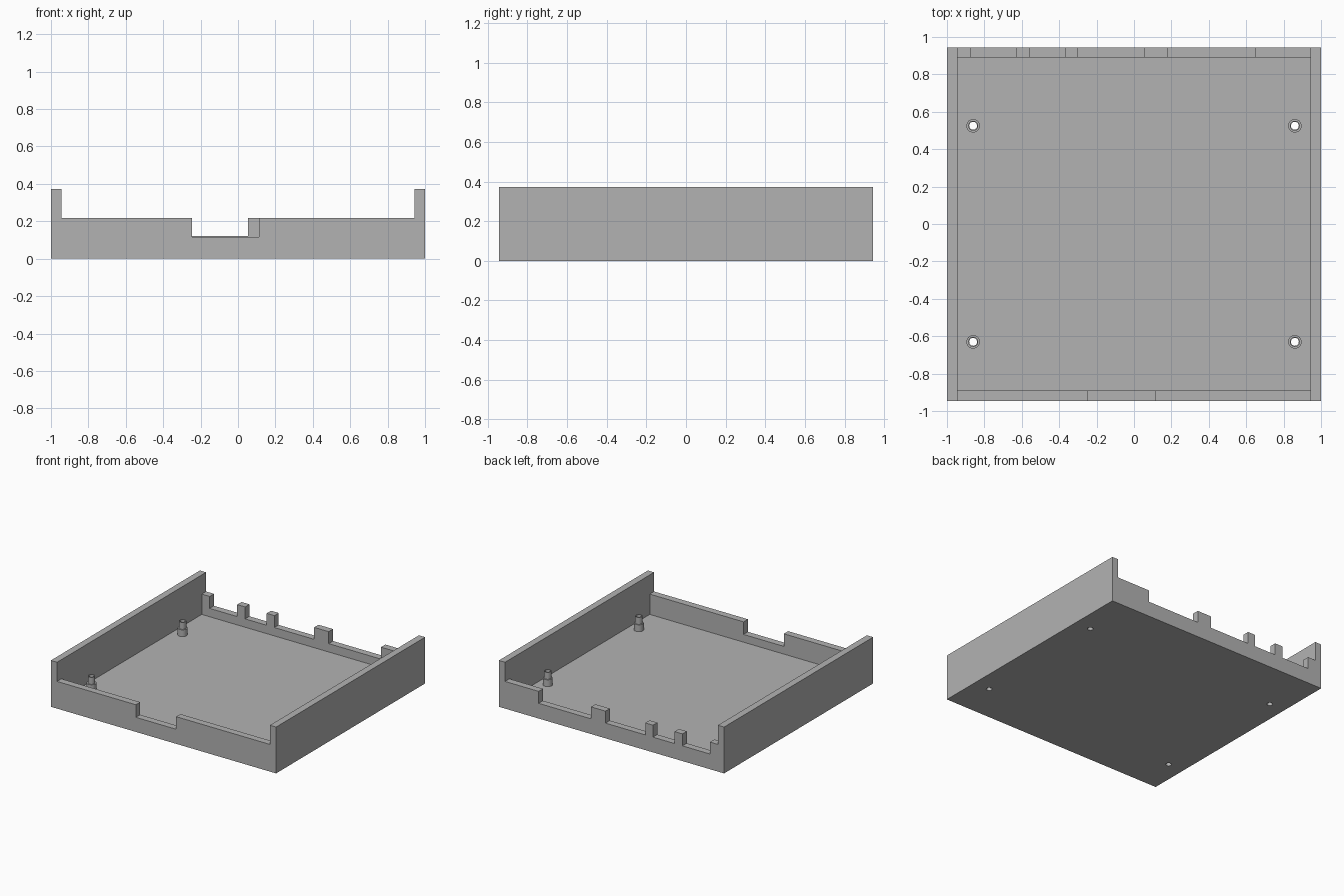
import bpy, bmesh, math

cube = bpy.data.objects.get("Cube")
if cube:
    bpy.data.objects.remove(cube, do_unlink=True)

HX, HY, HEIGHT = 1.0, 0.945, 0.372    # half width, half depth, side wall height
WALL = 0.055                          # wall and floor thickness
RIM = 0.218                           # height of front and back walls
HOLE = 0.021                          # screw hole radius
POSTS = [(x, y) for x in (-0.86, 0.86) for y in (-0.63, 0.525)]

grey = bpy.data.materials.new("grey plastic")
grey.use_nodes = True
colour = (0.45, 0.45, 0.45, 1)
grey.diffuse_color = colour
grey.node_tree.nodes["Principled BSDF"].inputs["Base Color"].default_value = colour


def make_object(name, bm):
    bmesh.ops.recalc_face_normals(bm, faces=bm.faces)
    mesh = bpy.data.meshes.new(name)
    bm.to_mesh(mesh)
    bm.free()
    mesh.materials.append(grey)
    obj = bpy.data.objects.new(name, mesh)
    bpy.context.collection.objects.link(obj)
    return obj


def box(name, x0, x1, y0, y1, z0, z1):
    bm = bmesh.new()
    bmesh.ops.create_cube(bm, size=1)
    for v in bm.verts:
        v.co = (x1 if v.co.x > 0 else x0, y1 if v.co.y > 0 else y0, z1 if v.co.z > 0 else z0)
    return make_object(name, bm)


def cylinder(name, x, y, radius, depth):
    bm = bmesh.new()
    bmesh.ops.create_cone(bm, cap_ends=True, segments=32, radius1=radius, radius2=radius, depth=depth)
    bmesh.ops.translate(bm, verts=bm.verts, vec=(x, y, 0))
    return make_object(name, bm)


def activate(obj):
    bpy.ops.object.select_all(action="DESELECT")
    obj.select_set(True)
    bpy.context.view_layer.objects.active = obj


def cut(target, cutter):
    cutter.hide_render = True
    mod = target.modifiers.new("cut", "BOOLEAN")
    mod.operation, mod.solver, mod.object = "DIFFERENCE", "EXACT", cutter
    activate(target)
    bpy.ops.object.modifier_apply(modifier=mod.name)
    bpy.data.objects.remove(cutter, do_unlink=True)


# Tray: hollow block with lowered front and back walls
tray = box("case_tray", -HX, HX, -HY, HY, 0, HEIGHT)
ix, iy = HX - WALL, HY - WALL
cut(tray, box("cavity_cutter", -ix, ix, -iy, iy, WALL, 1))
cut(tray, box("rim_cutter", -ix, ix, -2, 2, RIM, 1))

# Front cable notch
cut(tray, box("front_notch_cutter", -0.245, 0.112, -2, -0.5, 0.117, 1))

# Back port notches, leaving teeth between them
for x0, x1 in ((-0.875, -0.63), (-0.56, -0.368), (-0.3, 0.053), (0.182, 0.647)):
    cut(tray, box("port_cutter", x0, x1, 0.5, 2, 0.122, 1))

# Screw holes through the floor
for x, y in POSTS:
    cut(tray, cylinder("hole_cutter", x, y, HOLE, 0.5))


# Stepped hollow mounting posts
def post(name, x, y):
    profile = [(HOLE, 0), (0.036, 0), (0.036, 0.055), (0.027, 0.055), (0.027, 0.111), (HOLE, 0.111)]
    bm = bmesh.new()
    verts = [bm.verts.new((r, 0, z)) for r, z in profile]
    edges = [bm.edges.new((a, b)) for a, b in zip(verts, verts[1:] + verts[:1])]
    bmesh.ops.spin(bm, geom=verts + edges, cent=(0, 0, 0), axis=(0, 0, 1),
                   angle=math.tau, steps=32)
    bmesh.ops.remove_doubles(bm, verts=bm.verts, dist=0.0005)
    bmesh.ops.translate(bm, verts=bm.verts, vec=(x, y, WALL))
    return make_object(name, bm)


for x, y in POSTS:
    side = "left" if x > 0 else "right"
    end = "front" if y < 0 else "back"
    activate(post(f"{end}_{side}_post", x, y))
    bpy.ops.object.shade_smooth_by_angle(angle=math.radians(30))
activate(tray)
bpy.ops.object.shade_smooth_by_angle(angle=math.radians(30))
